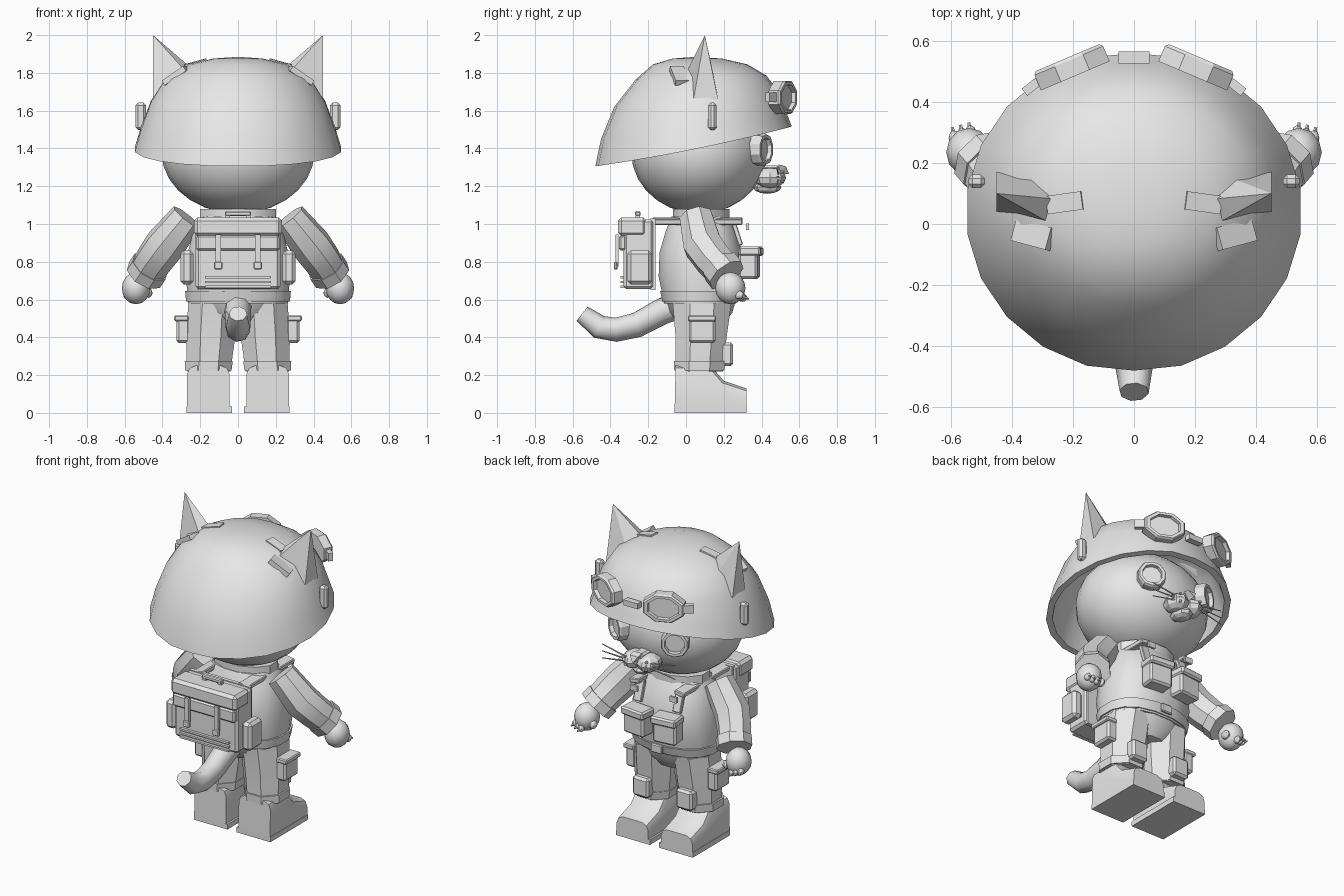
import bpy, bmesh
from math import sin, cos, pi, radians, copysign
from mathutils import Vector, Matrix

cube = bpy.data.objects.get("Cube")
if cube:
    bpy.data.objects.remove(cube, do_unlink=True)

grey = bpy.data.materials.new("plain grey")
grey.use_nodes = True
grey.diffuse_color = (0.8, 0.8, 0.8, 1)
grey.node_tree.nodes["Principled BSDF"].inputs["Base Color"].default_value = (0.8, 0.8, 0.8, 1)


def finish(name, bm, mirror=False, angle=30):
    """Turn a bmesh into an object, smooth below the angle, optionally mirrored."""
    bmesh.ops.recalc_face_normals(bm, faces=bm.faces)
    for f in bm.faces:
        f.smooth = angle > 0
    for e in bm.edges:
        e.smooth = e.calc_face_angle(0) < radians(angle)
    me = bpy.data.meshes.new(name)
    bm.to_mesh(me)
    bm.free()
    me.materials.append(grey)
    ob = bpy.data.objects.new(name, me)
    bpy.context.collection.objects.link(ob)
    if mirror:
        ob.modifiers.new("mirror", "MIRROR")
    return ob


def box(name, c, size, bevel=0.0, rot=(0, 0, 0), mirror=False):
    bm = bmesh.new()
    bmesh.ops.create_cube(bm, size=1)
    bmesh.ops.scale(bm, vec=size, verts=bm.verts)
    if bevel:
        bmesh.ops.bevel(bm, geom=bm.edges[:], offset=bevel, segments=1, affect="EDGES")
    for angle, axis in zip(rot, "XYZ"):
        bmesh.ops.rotate(bm, matrix=Matrix.Rotation(radians(angle), 3, axis), verts=bm.verts)
    bmesh.ops.translate(bm, vec=c, verts=bm.verts)
    return finish(name, bm, mirror, 0)


def ball(name, c, r, u=16, v=10, mirror=False, angle=40):
    bm = bmesh.new()
    bmesh.ops.create_uvsphere(bm, u_segments=u, v_segments=v, radius=1)
    bmesh.ops.scale(bm, vec=r, verts=bm.verts)
    bmesh.ops.translate(bm, vec=c, verts=bm.verts)
    return finish(name, bm, mirror, angle)


def hull(name, pts, mirror=False):
    bm = bmesh.new()
    for p in pts:
        bm.verts.new(p)
    bmesh.ops.convex_hull(bm, input=bm.verts[:])
    return finish(name, bm, mirror, 0)


def loft(name, rings, mirror=False, angle=30):
    bm = bmesh.new()
    loops = [[bm.verts.new(p) for p in ring] for ring in rings]
    n = len(loops[0])
    for a, b in zip(loops, loops[1:]):
        for i in range(n):
            bm.faces.new((a[i], a[(i + 1) % n], b[(i + 1) % n], b[i]))
    bm.faces.new(loops[0])
    bm.faces.new(loops[-1])
    return finish(name, bm, mirror, angle)


def oval(n, rx, ry, power=1.0):
    k = 1 / cos(pi / n)
    for i in range(n):
        a = (i + 0.5) * 2 * pi / n
        yield tuple(r * copysign(min(1, abs(t) * k) ** power, t) for r, t in ((rx, cos(a)), (ry, sin(a))))


def stack(name, sections, n=12, power=1.0, mirror=False, angle=30):
    """Upright loft of (z, centre x, centre y, radius x, radius y)."""
    rings = [[(cx + x, cy + y, z) for x, y in oval(n, rx, ry, power)] for z, cx, cy, rx, ry in sections]
    return loft(name, rings, mirror, angle)


def tube(name, path, n=8, mirror=False, angle=50):
    """Loft along a path of (point, radius)."""
    pts = [Vector(p) for p, r in path]
    rings = []
    for i, (p, r) in enumerate(path):
        t = (pts[min(i + 1, len(pts) - 1)] - pts[max(i - 1, 0)]).normalized()
        u = t.cross(Vector((0.6, -0.8, 0.1))).normalized()
        v = t.cross(u)
        rings.append([pts[i] + u * x + v * y for x, y in oval(n, r, r)])
    return loft(name, rings, mirror, angle)


def lens(name, c, yaw, rx, rz, depth, rim, n=8):
    """Recessed disc with a raised rim, facing outward by the yaw angle."""
    m = Matrix.Translation(c) @ Matrix.Rotation(-radians(yaw), 4, "Z")
    steps = ((1, -depth / 2), (1, depth / 3), (0.92, depth / 2), (rim, depth / 2), (rim - 0.04, depth / 6))
    loft(name, [[m @ Vector((x, d, z)) for x, z in oval(n, rx * s, rz * s)] for s, d in steps], True, 0)


# Head
ball("head", (0, 0.07, 1.38), (0.405, 0.36, 0.325), 24, 14)
stack("neck", [(1.0, 0, 0.08, 0.2, 0.15), (1.08, 0, 0.08, 0.2, 0.15)], 12)

# Helmet shell with a sloping rim: z, centre y, radius x, radius y, slope
shell = [(1.395, 0.04, 0.545, 0.52, 0.105), (1.5, 0.045, 0.515, 0.495, 0.06), (1.65, 0.06, 0.46, 0.44, 0.035),
         (1.775, 0.08, 0.38, 0.345, 0.01), (1.845, 0.075, 0.26, 0.25, 0), (1.876, 0.06, 0.13, 0.13, 0),
         (1.883, 0.05, 0.03, 0.03, 0)]


def shell_ring(z, cy, rx, ry, slope, inset):
    return [(x, cy + y, z + slope * y / ry + 0.15 * slope * ((y / ry) ** 2) - inset * (z - 1.395))
            for x, y in oval(22, rx * (1 - inset), ry * (1 - inset))]


loft("helmet", [shell_ring(*s, 0.07) for s in reversed(shell)] + [shell_ring(*s, 0) for s in shell], angle=35)

# Ears, torn helmet flaps and side pads
hull("ear", [(0.45, 0.1, 2.0), (0.45, 0.17, 1.66), (0.45, 0.04, 1.66), (0.27, 0.0, 1.8), (0.24, 0.08, 1.82),
             (0.32, 0.15, 1.77)], True)
box("helmet_flap_outer", (0.33, -0.035, 1.785), (0.14, 0.075, 0.03), 0, (0, 33, 15), True)
box("helmet_flap_inner", (0.225, 0.07, 1.845), (0.12, 0.06, 0.03), 0, (0, 15, -8), True)
box("helmet_side_pad", (0.515, 0.14, 1.57), (0.055, 0.045, 0.145), 0.014, (0, 0, 0), True)

# Goggles
lens("goggle", (0.205, 0.515, 1.67), 23, 0.122, 0.088, 0.065, 0.75)
box("goggle_bridge", (0, 0.545, 1.65), (0.1, 0.04, 0.035))
box("goggle_side_clip", (0.335, 0.45, 1.67), (0.06, 0.03, 0.05), 0, (0, 0, -38), True)

# Face
lens("eye", (0.2, 0.395, 1.395), 28, 0.08, 0.085, 0.07, 0.72, 10)
ball("muzzle_cheek", (0.052, 0.445, 1.245), (0.07, 0.085, 0.055), 8, 6, True, 0)
ball("chin", (0, 0.43, 1.195), (0.06, 0.075, 0.035), 8, 6, False, 0)
box("muzzle_bridge", (0, 0.43, 1.285), (0.07, 0.13, 0.05), 0.012)
hull("nose", [(-0.03, 0.53, 1.305), (0.03, 0.53, 1.305), (0, 0.545, 1.265), (-0.03, 0.49, 1.315),
              (0.03, 0.49, 1.315), (0, 0.49, 1.26)])
for i in range(3):
    dz = 0.025 * (i - 1)
    tube(f"whisker_{i + 1}", [((0.08, 0.49, 1.25 + dz / 2), 0.004), ((0.26, 0.48, 1.25 + dz * 1.8), 0.002)], 4, True)
    ball(f"whisker_root_{i + 1}", (0.075, 0.51, 1.25 + dz), (0.009, 0.012, 0.009), 6, 4, True, 0)

# Torso, belt and hips
stack("torso", [(0.58, 0, 0.075, 0.265, 0.19), (0.72, 0, 0.08, 0.275, 0.225), (0.85, 0, 0.08, 0.265, 0.22),
                (0.97, 0, 0.08, 0.235, 0.185), (1.04, 0, 0.075, 0.19, 0.15)], 16, 0.85)
stack("belt", [(0.59, 0, 0.075, 0.275, 0.2), (0.645, 0, 0.078, 0.28, 0.215)], 16, 0.85)
box("belt_buckle", (0, 0.295, 0.62), (0.08, 0.02, 0.055), 0.006)
stack("hips", [(0.47, 0, 0.08, 0.12, 0.12), (0.53, 0, 0.08, 0.22, 0.165), (0.6, 0, 0.08, 0.26, 0.185)], 12)

# Vest straps and chest pouches
box("shoulder_strap", (0.16, 0.06, 1.015), (0.07, 0.48, 0.03), 0.005, (0, 8, 0), True)
box("strap_front", (0.14, 0.27, 0.95), (0.055, 0.025, 0.13), 0.004, (18, 0, 0), True)
box("strap_tab", (0.14, 0.325, 0.985), (0.05, 0.015, 0.035), 0, (0, 0, 0), True)
box("chest_pouch", (0.105, 0.335, 0.785), (0.155, 0.1, 0.15), 0.012, (0, 0, -6), True)
box("chest_pouch_flap", (0.105, 0.345, 0.855), (0.17, 0.115, 0.05), 0.01, (0, 0, -6), True)

# Backpack
box("backpack_body", (0, -0.25, 0.84), (0.45, 0.16, 0.37), 0.015)
box("backpack_frame", (0, -0.175, 0.84), (0.43, 0.025, 0.38))
box("backpack_lid", (0, -0.285, 0.985), (0.465, 0.15, 0.1), 0.018)
box("backpack_front", (0, -0.335, 0.9), (0.44, 0.04, 0.08), 0.01)
box("backpack_handle", (0, -0.255, 1.055), (0.14, 0.03, 0.025), 0.006)
box("handle_post", (0.055, -0.255, 1.035), (0.025, 0.025, 0.03), 0, (0, 0, 0), True)
box("backpack_strap", (0.105, -0.365, 0.86), (0.03, 0.016, 0.17), 0, (0, 0, 0), True)
box("strap_buckle", (0.105, -0.372, 0.78), (0.045, 0.02, 0.04), 0.005, (0, 0, 0), True)
box("backpack_side_pouch", (0.27, -0.245, 0.77), (0.07, 0.13, 0.18), 0.018, (0, 0, 0), True)
for i in range(3):
    box(f"backpack_rib_{i + 1}", (0, -0.335, 0.668 + i * 0.025), (0.35, 0.025, 0.012))

# Arms and paws
tube("sleeve", [((0.27, 0.055, 1.035), 0.085), ((0.39, 0.09, 0.885), 0.1), ((0.445, 0.145, 0.81), 0.095),
                ((0.485, 0.205, 0.745), 0.09)], 8, True, 35)
tube("sleeve_cuff", [((0.465, 0.18, 0.775), 0.1), ((0.495, 0.215, 0.73), 0.1)], 8, True, 35)
ball("paw", (0.54, 0.235, 0.66), (0.075, 0.08, 0.085), 12, 8, True)
for i in range(3):
    c = Vector((0.535 + i * 0.027, 0.298 - i * 0.008, 0.61 + i * 0.007))
    ball(f"paw_finger_{i + 1}", c, (0.018, 0.026, 0.022), 8, 6, True)
    tube(f"paw_claw_{i + 1}", [(c, 0.009), (c + Vector((0.006, 0.034, -0.008)), 0.005)], 5, True)
ball("paw_thumb", (0.475, 0.265, 0.635), (0.022, 0.03, 0.026), 8, 6, True)

# Trousers with pockets
stack("trouser_leg", [(0.22, 0.155, 0.07, 0.115, 0.125), (0.4, 0.145, 0.08, 0.13, 0.135),
                      (0.58, 0.135, 0.085, 0.128, 0.155)], 8, 1, True)
stack("trouser_cuff", [(0.225, 0.157, 0.07, 0.123, 0.132), (0.275, 0.155, 0.072, 0.127, 0.136)], 8, 1, True)
box("side_pocket", (0.29, 0.085, 0.435), (0.07, 0.14, 0.13), 0.012, (0, 0, 0), True)
box("side_pocket_flap", (0.3, 0.085, 0.5), (0.075, 0.15, 0.03), 0.006, (0, 0, 0), True)
box("knee_pocket", (0.155, 0.215, 0.31), (0.115, 0.07, 0.125), 0.014, (0, 0, 0), True)

# Boots
boot = bmesh.new()
outline = [(-0.06, 0.03), (0.32, 0.03), (0.32, 0.13), (0.2, 0.17), (0.13, 0.25), (-0.055, 0.25)]
face = boot.faces.new([boot.verts.new((0.045, y, z)) for y, z in outline])
side = bmesh.ops.extrude_face_region(boot, geom=[face])
bmesh.ops.translate(boot, vec=(0.225, 0, 0), verts=[v for v in side["geom"] if isinstance(v, bmesh.types.BMVert)])
boot.edges.ensure_lookup_table()
long_edges = [e for e in boot.edges if abs(e.verts[0].co.x - e.verts[1].co.x) < 0.01
              and min(v.co.z for v in e.verts) > 0.1]
bmesh.ops.bevel(boot, geom=long_edges, offset=0.045, segments=2, affect="EDGES", profile=0.5)
finish("boot", boot, True, 35)
box("boot_sole", (0.153, 0.13, 0.0165), (0.24, 0.38, 0.033), 0, (0, 0, 0), True)

# Tail
tube("tail", [((0, -0.02, 0.58), 0.07), ((0, -0.13, 0.535), 0.066), ((0, -0.26, 0.465), 0.062),
              ((0, -0.37, 0.44), 0.06), ((0, -0.46, 0.455), 0.058), ((0, -0.55, 0.525), 0.045)], 8)
